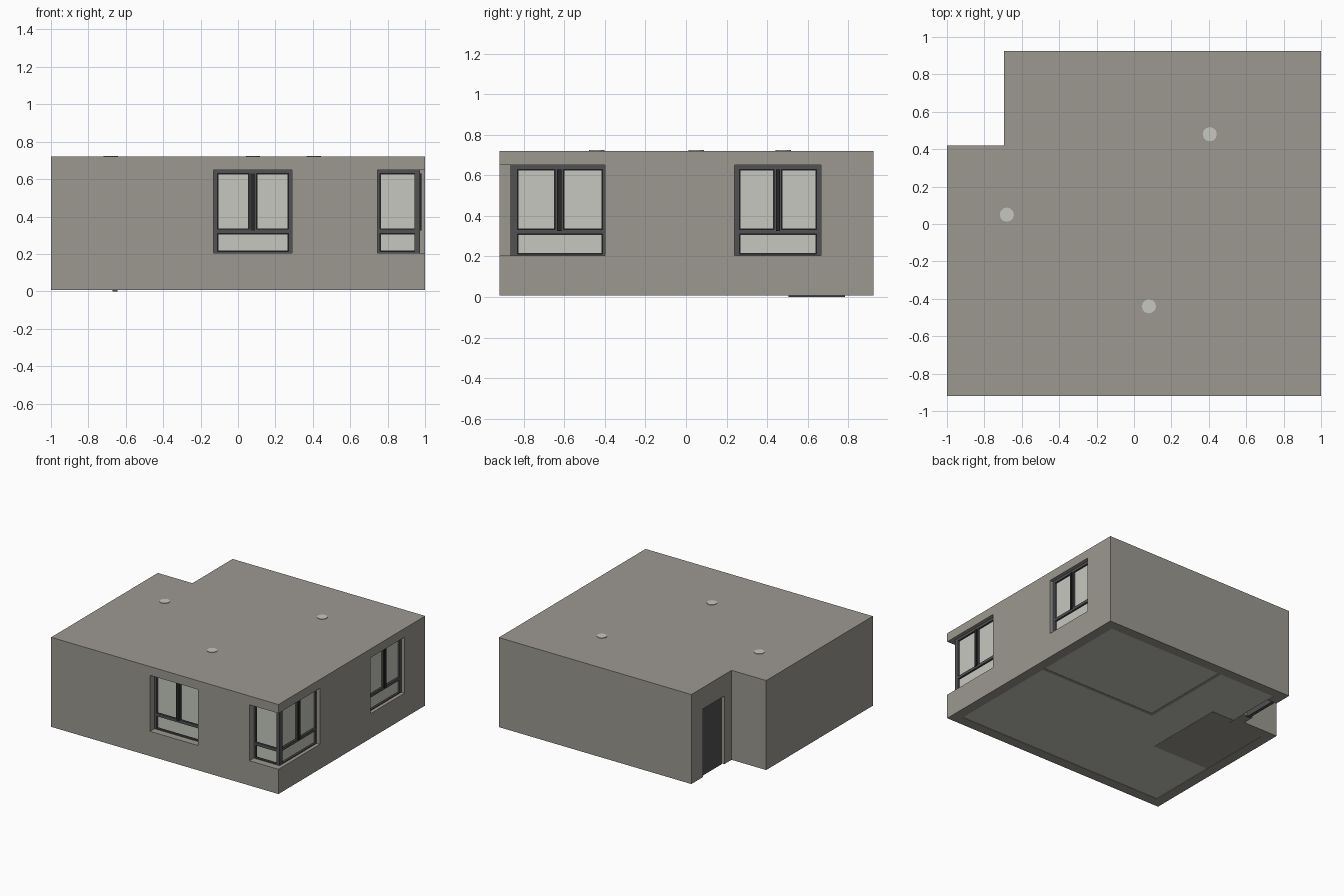
import bpy, bmesh

if "Cube" in bpy.data.objects:
    bpy.data.objects.remove(bpy.data.objects["Cube"])

def material(name, r, g, b):
    m = bpy.data.materials.new(name)
    m.diffuse_color = (r, g, b, 1)
    m.use_nodes = True
    m.node_tree.nodes["Principled BSDF"].inputs["Base Color"].default_value = m.diffuse_color
    return m

WALL = material("warm_grey_wall", 0.335, 0.315, 0.285)
PALE = material("pale_glass", 0.56, 0.575, 0.52)
FRAME = material("charcoal_frame", 0.085, 0.085, 0.085)
DARK = material("black_gasket", 0.02, 0.02, 0.021)

def add(name, bm, mat):
    bmesh.ops.recalc_face_normals(bm, faces=bm.faces)
    me = bpy.data.meshes.new(name)
    bm.to_mesh(me)
    bm.free()
    me.materials.append(mat)
    ob = bpy.data.objects.new(name, me)
    bpy.context.collection.objects.link(ob)
    return ob

def prism(name, outline, z0, z1, mat):
    bm = bmesh.new()
    base = bm.faces.new([bm.verts.new((x, y, z0)) for x, y in outline])
    ext = bmesh.ops.extrude_face_region(bm, geom=[base])
    for v in ext["geom"]:
        if isinstance(v, bmesh.types.BMVert):
            v.co.z = z1
    return add(name, bm, mat)

def box(name, x0, x1, y0, y1, z0, z1, mat):
    return prism(name, [(x0, y0), (x1, y0), (x1, y1), (x0, y1)], z0, z1, mat)

def plan(t):
    """L-shaped floor plan, inset by t."""
    return [(-1 + t, -0.92 + t), (1 - t, -0.92 + t), (1 - t, 0.925 - t),
            (-0.695 + t, 0.925 - t), (-0.695 + t, 0.42 - t), (-1 + t, 0.42 - t)]

# Outer shell: walls and roof, hollowed, with window and door openings
T, Z0, Z1 = 0.08, 0.205, 0.65
shell = prism("outer_walls_and_roof", plan(0), 0.008, 0.72, WALL)
cutters = [
    prism("cut_interior", plan(T), -0.5, 0.68, WALL),
    box("cut_front_window", -0.13, 0.29, -1.1, -0.80, Z0, Z1, WALL),
    box("cut_corner_window", 0.745, 1.1, -1.1, -0.40, Z0, Z1, WALL),
    box("cut_side_window", 0.88, 1.1, 0.24, 0.665, Z0, Z1, WALL),
    box("cut_door", -0.75, -0.55, 0.51, 0.78, -0.3, 0.55, WALL),
]
for c in cutters:
    mod = shell.modifiers.new(c.name, 'BOOLEAN')
    mod.operation, mod.solver, mod.object = 'DIFFERENCE', 'EXACT', c
deps = bpy.context.evaluated_depsgraph_get()
done = bpy.data.meshes.new_from_object(shell.evaluated_get(deps))
shell.modifiers.clear()
shell.data = done
done.materials.clear()
done.materials.append(WALL)
for p in done.polygons:
    p.material_index = 0
for c in cutters:
    bpy.data.objects.remove(c)

# Floors
prism("main_floor", plan(T), 0.012, 0.03, PALE)
box("bathroom_floor", -0.93, -0.42, -0.25, 0.39, 0.010, 0.032, WALL)

# Inner partition walls
box("room_wall_long", -0.12, 0.93, 0.06, 0.085, 0.010, 0.69, WALL)
box("room_wall_short", -0.12, -0.095, 0.085, 0.86, 0.010, 0.69, WALL)
box("bathroom_wall_long", -0.93, -0.42, -0.27, -0.245, 0.010, 0.69, WALL)
box("bathroom_wall_short", -0.445, -0.42, -0.245, 0.36, 0.010, 0.69, WALL)

# Entrance door
box("entrance_door", -0.67, -0.645, 0.505, 0.785, 0.0, 0.555, FRAME)

def window(name, side, u0, u1, left, right, mullion=None):
    """Window in the front or right wall; left/right are post widths."""
    def part(label, a, b, d0, d1, z0, z1, mat):
        if side == "front":
            box(name + label, a, b, -0.92 + d0, -0.92 + d1, z0, z1, mat)
        else:
            box(name + label, 1 - d1, 1 - d0, a, b, z0, z1, mat)
    d = 0.055 if side == "front" else 0.028
    e = d + 0.028
    a, b = u0 + left, u1 - right
    # Frame posts and rails
    part("_left_post", u0, a, d, e, Z0, Z1, FRAME)
    part("_right_post", b, u1, d, e, Z0, Z1, FRAME)
    part("_bottom_rail", a, b, d, e, Z0, Z0 + 0.008, FRAME)
    part("_top_rail", a, b, d, e, Z1 - 0.02, Z1, FRAME)
    part("_transom", a, b, d, e, 0.31, 0.332, FRAME)
    # Openings between the bars
    panes = [("_lower", a, b, Z0 + 0.008, 0.31)]
    if mullion:
        m0, m1 = mullion
        part("_mullion", m0, m1, d, e, 0.332, Z1 - 0.02, FRAME)
        part("_mullion_cover", m0 + 0.008, m1 - 0.008, d - 0.008, d, 0.325, Z1 - 0.02, DARK)
        panes += [("_upper_left", a, m0, 0.332, Z1 - 0.02),
                  ("_upper_right", m1, b, 0.332, Z1 - 0.02)]
    else:
        panes.append(("_upper", a, b, 0.332, Z1 - 0.02))
    # Dark gasket with the glass plate on it
    for label, p, q, z0, z1 in panes:
        g = 0.005
        part(label + "_gasket", p, q, d + 0.014, e, z0, z1, DARK)
        part(label + "_glass", p + g, q - g, d + 0.010, d + 0.014, z0 + g, z1 - g, PALE)

window("front_window", "front", -0.13, 0.29, 0.02, 0.02, (0.058, 0.098))
window("corner_window_front", "front", 0.745, 0.972, 0.015, 0.015)
window("corner_window_side", "right", -0.865, -0.40, 0.035, 0.012, (-0.645, -0.605))
window("side_window", "right", 0.24, 0.665, 0.024, 0.022, (0.435, 0.472))

# Ceiling lamps, whose caps show just above the roof
for i, (x, y) in enumerate([(0.405, 0.48), (-0.68, 0.05), (0.08, -0.44)]):
    bm = bmesh.new()
    bmesh.ops.create_cone(bm, cap_ends=True, segments=12, radius1=0.038,
                          radius2=0.038, depth=0.074)
    bmesh.ops.translate(bm, verts=bm.verts, vec=(x, y, 0.687))
    add("ceiling_lamp_%d" % (i + 1), bm, PALE)
